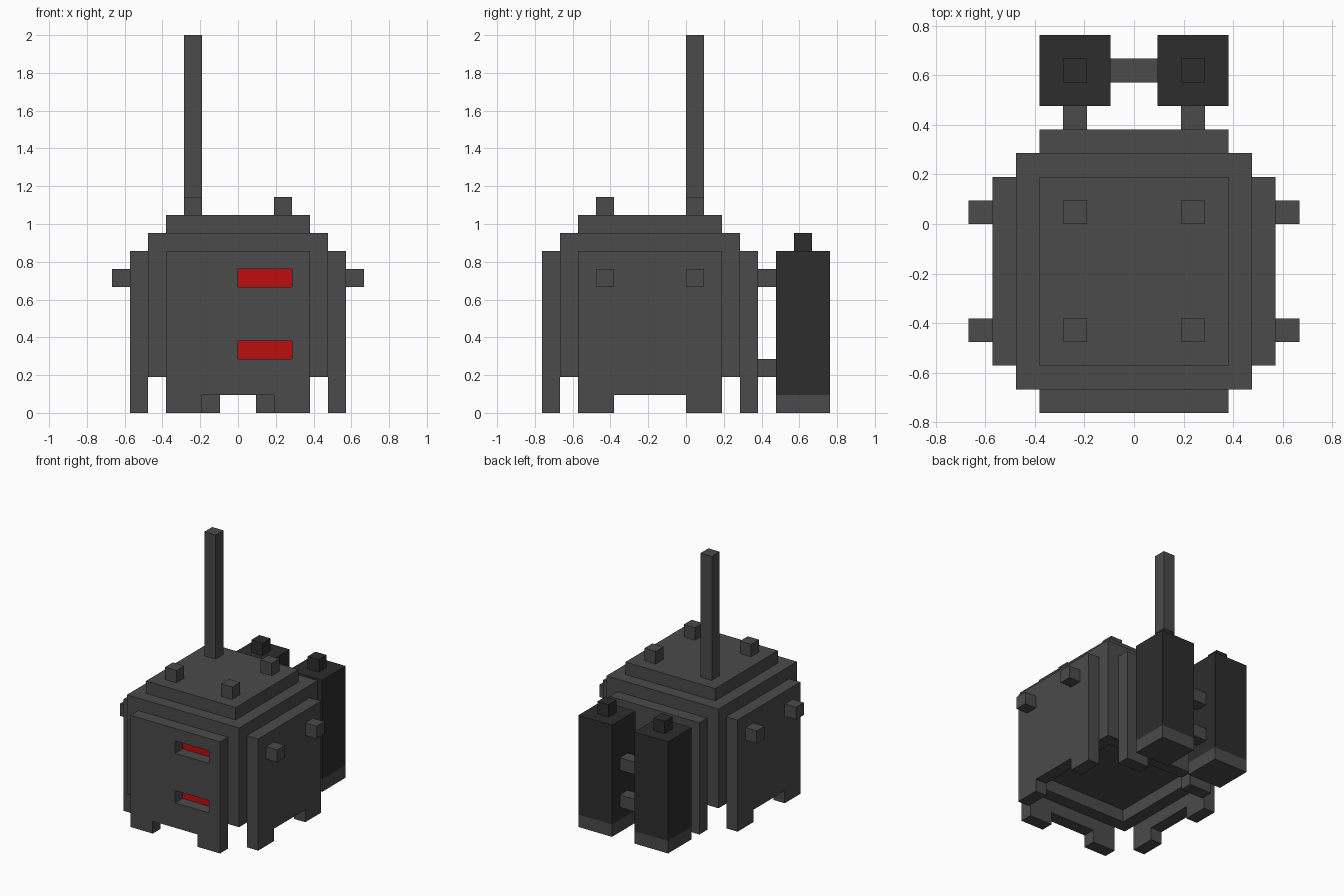
import bpy
import bmesh
from math import pi
from mathutils import Matrix, Vector

U = 2 / 21  # one grid cell; all sizes below are in cells

if "Cube" in bpy.data.objects:
    bpy.data.objects.remove(bpy.data.objects["Cube"])


def make_material(name, r, g, b):
    mat = bpy.data.materials.new(name)
    mat.use_nodes = True
    mat.diffuse_color = (r, g, b, 1)
    bsdf = next(n for n in mat.node_tree.nodes if n.type == "BSDF_PRINCIPLED")
    bsdf.inputs["Base Color"].default_value = (r, g, b, 1)
    return mat


GRAY = make_material("iron gray", 0.069, 0.069, 0.069)
DARK = make_material("dark tank", 0.026, 0.026, 0.026)
RED = make_material("glowing red", 0.53, 0.004, 0.004)


def finish(name, bm, mat):
    bmesh.ops.recalc_face_normals(bm, faces=bm.faces)
    mesh = bpy.data.meshes.new(name)
    bm.to_mesh(mesh)
    bm.free()
    if mat:
        mesh.materials.append(mat)
    obj = bpy.data.objects.new(name, mesh)
    bpy.context.collection.objects.link(obj)
    return obj


def box(name, x, y, z, mat=GRAY):
    """Box from (low, high) cell ranges."""
    spans = (x, y, z)
    size = Vector([(hi - lo) * U for lo, hi in spans])
    middle = Vector([(hi + lo) / 2 * U for lo, hi in spans])
    bm = bmesh.new()
    bmesh.ops.create_cube(bm, size=1, matrix=Matrix.Translation(middle) @ Matrix.Diagonal(size).to_4x4())
    return finish(name, bm, mat)


def cut(obj, name, x, y, z):
    cutter = box(name, x, y, z, None)
    cutter.hide_render = True
    cutter.display_type = "WIRE"
    mod = obj.modifiers.new(name, "BOOLEAN")
    mod.operation = "DIFFERENCE"
    mod.solver = "EXACT"
    mod.object = cutter
    # Bake the cut, then drop the cutter
    bpy.context.view_layer.update()
    evaluated = obj.evaluated_get(bpy.context.evaluated_depsgraph_get())
    mesh = bpy.data.meshes.new_from_object(evaluated)
    obj.modifiers.clear()
    obj.data = mesh
    bpy.data.objects.remove(cutter)


def panel(name, angle):
    """Footed armour plate, spun around the body's vertical axis."""
    half = [(2, 0), (4, 0), (4, 9)]
    outline = half + [(-x, z) for x, z in reversed(half)] + [(-2, 1), (2, 1)]
    bm = bmesh.new()
    face = bm.faces.new([bm.verts.new((x * U, -6 * U, z * U)) for x, z in outline])
    grown = bmesh.ops.extrude_face_region(bm, geom=[face])
    moved = [v for v in grown["geom"] if isinstance(v, bmesh.types.BMVert)]
    bmesh.ops.translate(bm, verts=moved, vec=(0, U, 0))
    spin = Matrix.Translation((0, -2 * U, 0)) @ Matrix.Rotation(angle, 4, "Z")
    bmesh.ops.transform(bm, matrix=spin, verts=bm.verts)
    return finish(name, bm, GRAY)


# Body with a recessed underside, and the roof plate
body = box("body", (-5, 5), (-7, 3), (2, 10))
cut(body, "underside_cutter", (-4, 4), (-6, 2), (1, 3))
box("roof_plate", (-4, 4), (-6, 2), (10, 11))

# Four armour plates
front = panel("front_panel", 0)
panel("left_panel", pi / 2)
panel("back_panel", pi)
panel("right_panel", -pi / 2)

# Red slots sunk into the front plate
for label, z in (("lower", 3), ("upper", 7)):
    cut(front, label + "_slot_cutter", (0, 3), (-9, -6.5), (z, z + 1))
    box(label + "_slot_glow", (0, 3), (-7.05, -7), (z, z + 1), RED)

# Studs on the roof and side plates
for side, s in (("left", 1), ("right", -1)):
    for end, y in (("front", -5), ("back", 0)):
        roof_x = sorted((2 * s, 3 * s))
        wall_x = sorted((6 * s, 7 * s))
        box(f"{side}_{end}_roof_stud", roof_x, (y, y + 1), (11, 12))
        box(f"{side}_{end}_side_stud", wall_x, (y, y + 1), (7, 8))

# Chimney on the back right stud
box("chimney", (-3, -2), (0, 1), (12, 21))

# Rear tanks with bases, caps and pipes to the body
for side, s in (("left", 1), ("right", -1)):
    wide = sorted((s, 4 * s))
    narrow = sorted((2 * s, 3 * s))
    box(side + "_tank", wide, (5, 8), (1, 9), DARK)
    box(side + "_tank_base", wide, (5, 8), (0, 1))
    box(side + "_tank_cap", narrow, (6, 7), (9, 10), DARK)
    for label, z in (("lower", 2), ("upper", 7)):
        box(f"{side}_{label}_pipe", narrow, (4, 5), (z, z + 1))

# Pipes joining the two tanks
for label, z in (("lower", 2), ("upper", 5)):
    box(label + "_tank_link", (-1, 1), (6, 7), (z, z + 1))
